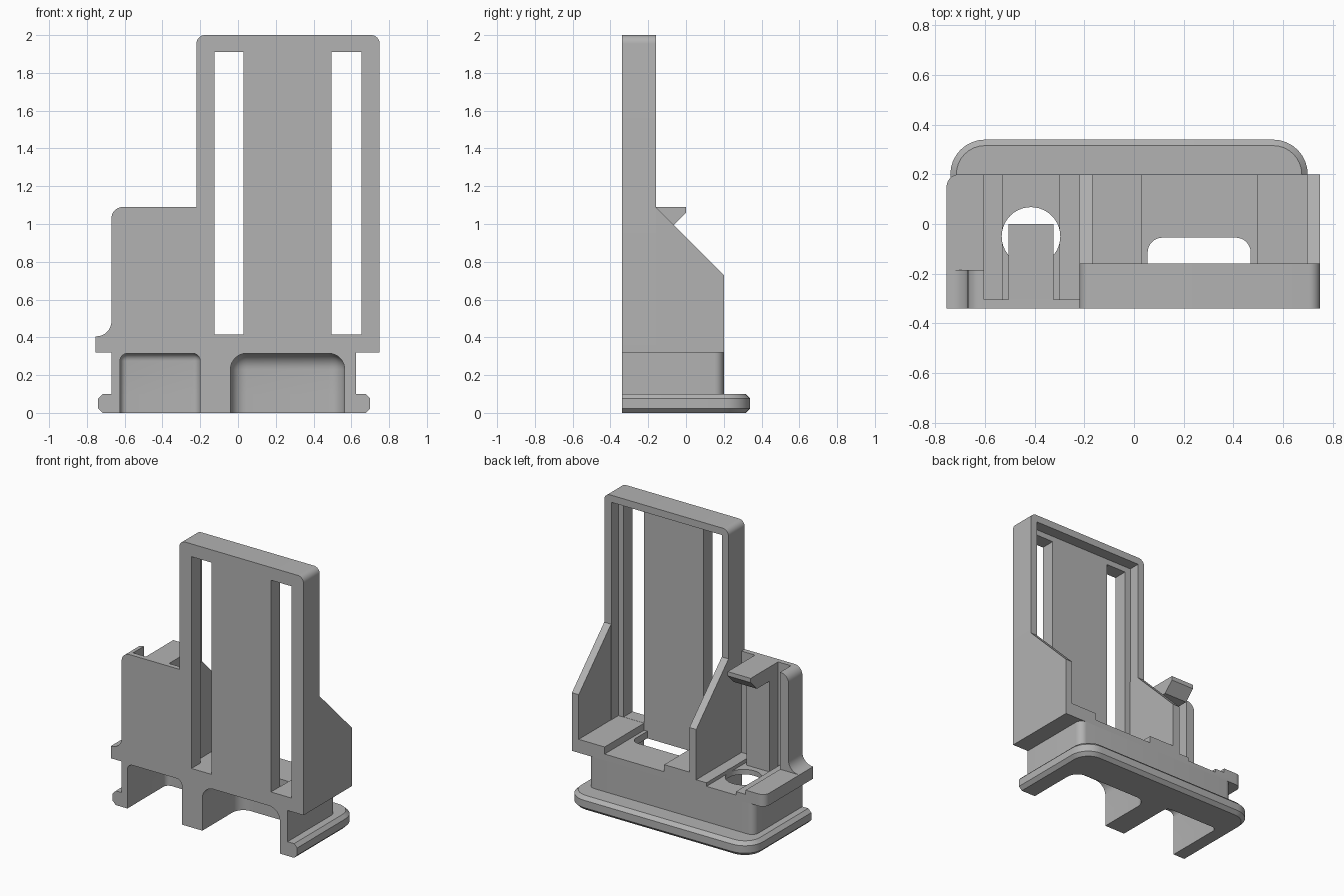
import bpy, bmesh
from math import sin, cos, pi
from mathutils import Vector

cube = bpy.data.objects.get("Cube")
if cube:
    bpy.data.objects.remove(cube, do_unlink=True)

grey = bpy.data.materials.new("plain grey")
grey.use_nodes = True
COLOUR = (0.45, 0.45, 0.45, 1)
grey.diffuse_color = COLOUR
grey.node_tree.nodes["Principled BSDF"].inputs["Base Color"].default_value = COLOUR

FRONT, BACK = -0.34, 0.2


def outline(points):
    """Profile points; a third number rounds that square corner."""
    out = []
    for i, p in enumerate(points):
        c = Vector(p[:2])
        if len(p) == 2:
            out.append(c)
            continue
        r = p[2]
        u = (Vector(points[i - 1][:2]) - c).normalized()
        v = (Vector(points[(i + 1) % len(points)][:2]) - c).normalized()
        for k in range(9):
            a = k / 8 * pi / 2
            out.append(c + r * (u + v - v * cos(a) - u * sin(a)))
    return out


def prism(name, axis, points, lo, hi):
    """Extrude a profile along an axis from lo to hi."""
    place = {"x": lambda a, b, d: (d, a, b),
             "y": lambda a, b, d: (a, d, b),
             "z": lambda a, b, d: (a, b, d)}[axis]
    bm = bmesh.new()
    face = bm.faces.new([bm.verts.new(place(p.x, p.y, lo)) for p in outline(points)])
    new = bmesh.ops.extrude_face_region(bm, geom=[face])["geom"]
    bmesh.ops.translate(bm, vec=Vector(place(0, 0, hi - lo)),
                        verts=[g for g in new if isinstance(g, bmesh.types.BMVert)])
    bmesh.ops.recalc_face_normals(bm, faces=bm.faces)
    mesh = bpy.data.meshes.new(name)
    bm.to_mesh(mesh)
    bm.free()
    mesh.materials.append(grey)
    ob = bpy.data.objects.new(name, mesh)
    bpy.context.collection.objects.link(ob)
    return ob


def rect(x0, x1, y0, y1):
    return [(x0, y0), (x1, y0), (x1, y1), (x0, y1)]


def box(name, x, y, z):
    return prism(name, "z", rect(*x, *y), *z)


def apply(ob, kind, **settings):
    mod = ob.modifiers.new(kind, kind)
    for key, value in settings.items():
        setattr(mod, key, value)
    bpy.context.view_layer.objects.active = ob
    bpy.ops.object.modifier_apply(modifier=mod.name)


def bevel(ob, width, segments):
    apply(ob, "BEVEL", width=width, segments=segments,
          limit_method="ANGLE", angle_limit=1.0)


def cut(ob, *cutters):
    for c in cutters:
        apply(ob, "BOOLEAN", object=c, operation="DIFFERENCE", solver="EXACT")


# Cutters: pockets, floor openings and tower slots
small_pocket = box("small_pocket_cutter", (-0.625, -0.2), (-0.6, 0.1), (-0.3, 0.315))
bevel(small_pocket, 0.04, 6)
large_pocket = box("large_pocket_cutter", (-0.04, 0.565), (-0.6, 0.08), (-0.3, 0.315))
bevel(large_pocket, 0.085, 8)
front_trim = box("front_trim_cutter", (-1, 1), (-0.8, FRONT), (-0.5, 0.5))
hx, hy, hr = -0.415, -0.05, 0.118
round_hole = prism("round_hole_cutter", "z",
                   [(hx + hr * cos(k * pi / 20), hy + hr * sin(k * pi / 20))
                    for k in range(40)], 0.25, 0.6)
floor_slot = prism("floor_slot_cutter", "z",
                   [(0.055, -0.24), (0.47, -0.24), (0.47, -0.055, 0.06),
                    (0.055, -0.055, 0.06)], 0.25, 0.6)
channel = box("channel_cutter", (0.03, 0.495), (-0.24, 0.4), (0.365, 0.7))
recess = box("recess_cutter", (-0.17, 0.695), (-0.24, 0.1), (0.415, 1.95))
slots = [box("tower_slot_cutter", x, (-0.5, -0.2), (0.416, 1.91))
         for x in ((-0.125, 0.03), (0.495, 0.655))]
tray = box("tray_cutter", (-0.605, -0.1), (-0.305, 0.4), (0.375, 0.7))
groove = box("groove_cutter", (-0.53, -0.3), (-0.305, 0.4), (0.35, 0.7))
cutters = [small_pocket, large_pocket, front_trim, round_hole, floor_slot,
           channel, recess, *slots, tray, groove]

# Flange with rounded rear corners and chamfered rim
flange = prism("flange", "z", [(-0.74, -0.45), (0.7, -0.45), (0.7, 0.34, 0.14),
                               (-0.74, 0.34, 0.14)], 0, 0.1)
bevel(flange, 0.024, 1)
cut(flange, front_trim, small_pocket, large_pocket)

# Plinth
plinth = prism("plinth", "z", [(-0.67, FRONT), (0.625, FRONT), (0.625, BACK, 0.05),
                               (-0.67, BACK, 0.05)], 0.09, 0.32)
cut(plinth, small_pocket, large_pocket, round_hole, floor_slot)

# Tower with recessed back and two tall slots
tower = prism("tower", "y", [(-0.22, 0.32), (0.75, 0.32), (0.75, 2, 0.045),
                             (-0.22, 2, 0.045)], FRONT, -0.16)
cut(tower, recess, *slots, channel, floor_slot)

# Floor behind the tower
tower_floor = box("tower_floor", (-0.22, 0.75), (-0.16, BACK), (0.32, 0.415))
cut(tower_floor, channel, floor_slot)

# Sloped side walls
for name, x in (("right_gusset", -0.22), ("left_gusset", 0.697)):
    prism(name, "x", [(FRONT + 0.1, 0.32), (BACK, 0.32), (BACK, 0.73),
                      (-0.16, 1.09), (FRONT + 0.1, 1.09)], x, x + 0.053)

# Side tray with round hole
side_tray = prism("side_tray", "z", [(-0.755, FRONT), (-0.22, FRONT), (-0.22, BACK),
                                     (-0.755, BACK, 0.05)], 0.32, 0.405)
cut(side_tray, tray, groove, round_hole)

# Side front plate and its corner return, flared at the foot
prism("side_plate", "y", [(-0.67, 0.32), (-0.2, 0.32), (-0.2, 1.09),
                          (-0.67, 1.09, 0.06)], FRONT, -0.305)
prism("corner_return", "y", [(-0.755, 0.33), (-0.755, 0.405), (-0.67, 0.405, 0.08),
                             (-0.67, 1.09, 0.06), (-0.605, 1.09), (-0.605, 0.33)],
      FRONT, -0.185)

# Clip: upright column with an overhanging hook
prism("clip", "x", [(-0.32, 0.33), (-0.21, 0.33), (-0.21, 0.99), (-0.07, 0.99),
                    (0, 1.06), (0, 1.09), (-0.32, 1.09)], -0.505, -0.325)

for c in cutters:
    bpy.data.objects.remove(c, do_unlink=True)

# Smooth the rounded corners, keep edges sharp
for ob in [o for o in bpy.context.scene.objects if o.type == "MESH"]:
    bpy.ops.object.select_all(action="DESELECT")
    ob.select_set(True)
    bpy.context.view_layer.objects.active = ob
    bpy.ops.object.shade_smooth_by_angle(angle=0.5)
